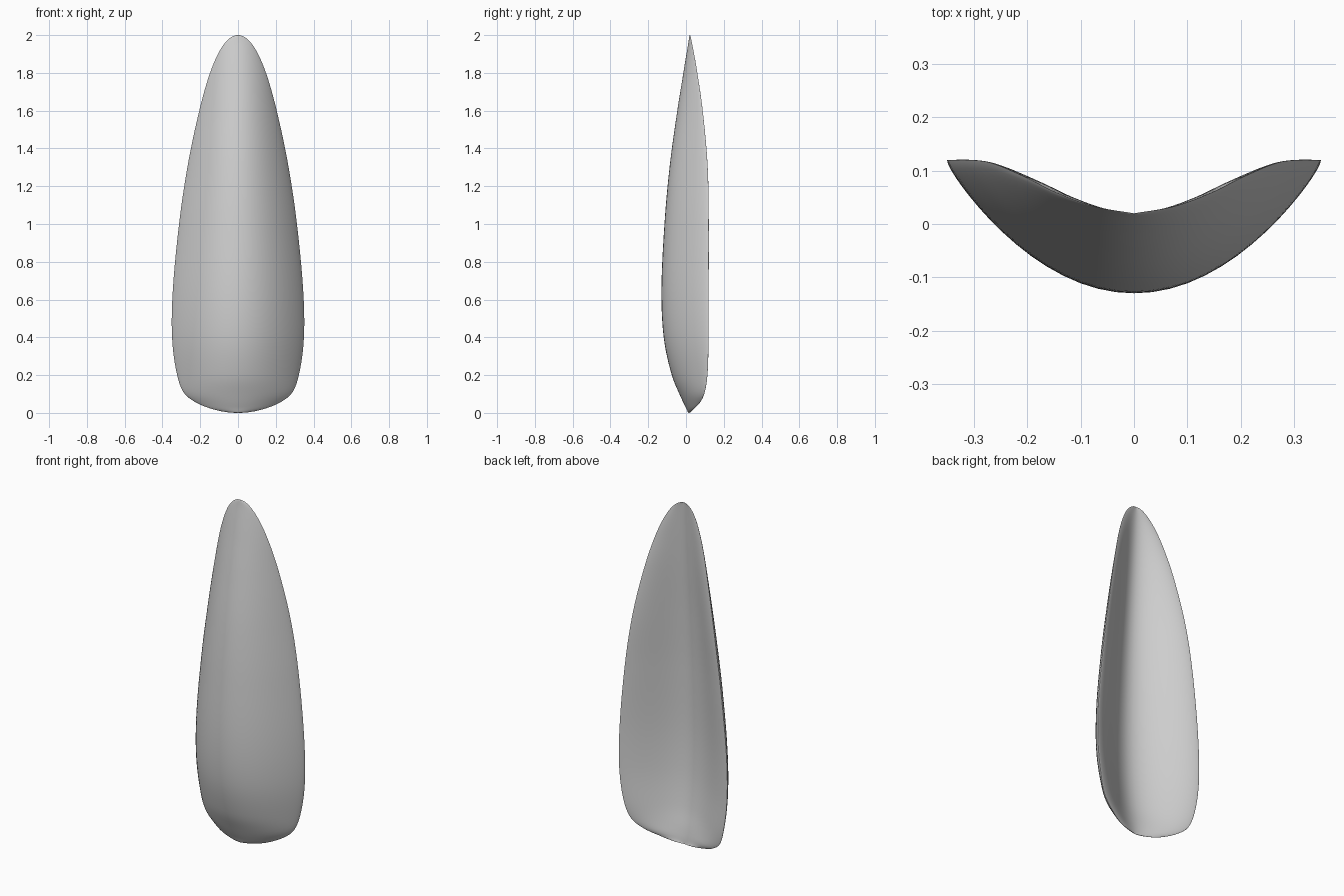
import bpy, bmesh, math

cube = bpy.data.objects.get("Cube")
if cube:
    bpy.data.objects.remove(cube, do_unlink=True)

# One plain material
grey = bpy.data.materials.new("plain_grey")
grey.use_nodes = True
colour = (0.64, 0.64, 0.64, 1)
grey.diffuse_color = colour
grey.node_tree.nodes["Principled BSDF"].inputs["Base Color"].default_value = colour

# Stations: height, half width, front centre y, back centre y, rim y
STATIONS = [
    (0, 0, .015, .015, .015),
    (.02, .135, .003, .013, .042),
    (.05, .213, -.012, .009, .074),
    (.1, .282, -.035, 0, .102),
    (.2, .322, -.075, -.02, .121),
    (.4, .349, -.118, -.043, .129),
    (.65, .345, -.13, -.052, .13),
    (1, .312, -.114, -.044, .13),
    (1.3, .268, -.087, -.028, .123),
    (1.6, .205, -.046, -.006, .094),
    (1.8, .148, -.014, .008, .063),
    (1.95, .076, .011, .017, .034),
    (2, 0, .02, .02, .02),
]
ROWS, COLS = 72, 32
keys = [math.acos(1 - s[0]) / math.pi for s in STATIONS]


def slope(i, k):
    a, b = max(i - 1, 0), min(i + 1, len(keys) - 1)
    return (STATIONS[b][k] - STATIONS[a][k]) / (keys[b] - keys[a])


def sample(s, k):
    """Smooth Hermite interpolation of one station column."""
    i = max(j for j in range(len(keys) - 1) if keys[j] <= s)
    h = keys[i + 1] - keys[i]
    t = (s - keys[i]) / h
    p, q = STATIONS[i][k], STATIONS[i + 1][k]
    ease = t * t * (3 - 2 * t)
    return (p + (q - p) * ease + h * t * (1 - t) ** 2 * slope(i, k)
            - h * t * t * (1 - t) * slope(i + 1, k))


def ring(bm, s):
    """Closed crescent section: convex front, grooved back, rounded rim."""
    z = 1 - math.cos(math.pi * s)
    width, front, back, rim = (sample(s, k) for k in range(1, 5))
    lip = 0.04 * (rim - front)
    verts = []
    for j in range(2 * COLS):
        a = math.pi * j / COLS
        t = math.cos(a)
        bend = 1 - abs(math.sin(a))
        if j <= COLS:
            y = front + (rim - lip - front) * (0.8 * t * t + 0.2 * bend)
        else:
            groove = (1 - math.cos(math.pi * t)) / 2
            shape = 0.6 * groove + 0.4 * abs(t) ** 1.7
            y = back + (rim - back) * shape - lip * bend
        verts.append(bm.verts.new((width * t, y, z)))
    return verts


# Curved petal-like shell
bm = bmesh.new()
rings = [ring(bm, i / ROWS) for i in range(1, ROWS)]
n = 2 * COLS
for low, high in zip(rings, rings[1:]):
    for j in range(n):
        k = (j + 1) % n
        bm.faces.new((low[j], low[k], high[k], high[j]))

# Close both tips
for end, station in ((rings[0], STATIONS[0]), (rings[-1], STATIONS[-1])):
    tip = bm.verts.new((0, station[2], station[0]))
    for j in range(n):
        bm.faces.new((end[j], end[(j + 1) % n], tip))
bmesh.ops.recalc_face_normals(bm, faces=bm.faces)

mesh = bpy.data.meshes.new("curved_shell")
bm.to_mesh(mesh)
bm.free()
mesh.materials.append(grey)
shell = bpy.data.objects.new("curved_shell", mesh)
bpy.context.collection.objects.link(shell)
bpy.ops.object.select_all(action="DESELECT")
shell.select_set(True)
bpy.context.view_layer.objects.active = shell
bpy.ops.object.shade_smooth_by_angle(angle=math.radians(80))
